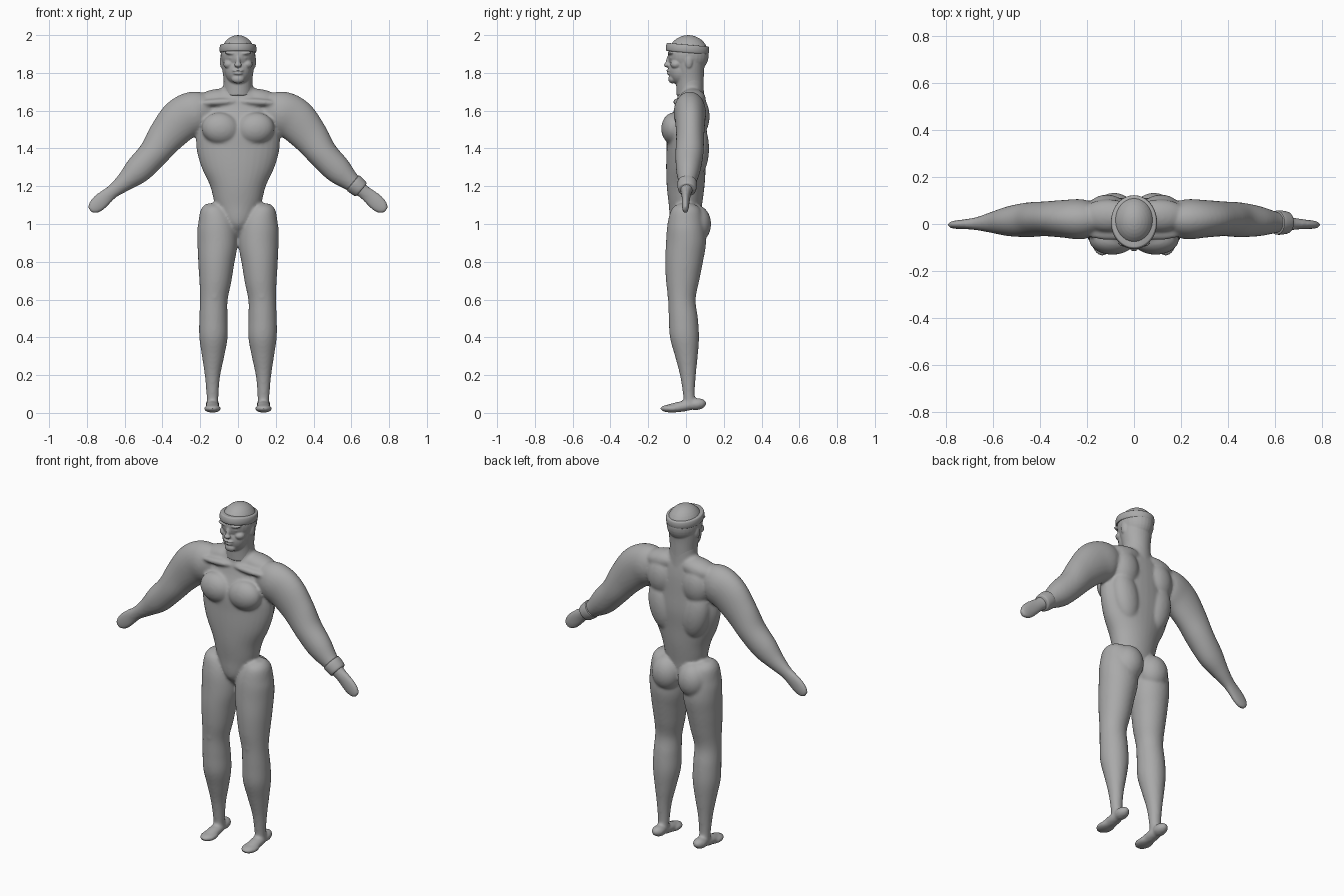
import bpy, bmesh, math
from mathutils import Vector, Matrix

cube = bpy.data.objects.get("Cube")
if cube:
    bpy.data.objects.remove(cube)

clay = bpy.data.materials.new("grey clay")
clay.use_nodes = True
GREY = (0.4, 0.4, 0.4, 1)
clay.diffuse_color = GREY
clay.node_tree.nodes["Principled BSDF"].inputs["Base Color"].default_value = GREY


def spline(rows, steps):
    """Catmull-Rom through rows of x, y, z, width radius, depth radius."""
    rows = [Vector(r) for r in rows]
    out = []
    for i in range(len(rows) - 1):
        a, b = rows[max(i - 1, 0)], rows[i]
        c, d = rows[i + 1], rows[min(i + 2, len(rows) - 1)]
        for k in range(steps):
            t = k / steps
            out.append(b + (c - a) * (t / 2)
                       + (a * 2 - b * 5 + c * 4 - d) * (t * t / 2)
                       + (b * 3 - a - c * 3 + d) * (t ** 3 / 2))
    return out + [rows[-1]]


def loft(bm, rows, side=1, steps=5, sides=32):
    """Elliptical tube whose spine runs in the xz plane."""
    rows = spline(rows, steps)
    rings = []
    for i, r in enumerate(rows):
        p, q = rows[max(i - 1, 0)], rows[min(i + 1, len(rows) - 1)]
        tangent = Vector((q[0] - p[0], 0, q[2] - p[2])).normalized()
        across = tangent.cross(Vector((0, 1, 0)))
        ring = []
        for k in range(sides):
            a = math.tau * k / sides
            co = Vector(r[:3]) + across * (r[3] * math.cos(a))
            co.y += r[4] * math.sin(a)
            co.x *= side
            ring.append(bm.verts.new(co))
        rings.append(ring)
    for lo, hi in zip(rings, rings[1:]):
        for k in range(sides):
            n = (k + 1) % sides
            bm.faces.new((lo[k], lo[n], hi[n], hi[k]))
    bm.faces.new(rings[0])
    bm.faces.new(rings[-1])


def blob(bm, centre, radii, side=1, tilt=0, axis='Y'):
    """Ellipsoid, optionally tilted and mirrored."""
    m = (Matrix.Scale(side, 4, (1, 0, 0)) @ Matrix.Translation(centre)
         @ Matrix.Rotation(math.radians(tilt), 4, axis)
         @ Matrix.Diagonal((*radii, 1)))
    bmesh.ops.create_uvsphere(bm, u_segments=28, v_segments=18, radius=1, matrix=m)


def finish(name, bm, voxel=0, smooth=0):
    bmesh.ops.recalc_face_normals(bm, faces=bm.faces)
    mesh = bpy.data.meshes.new(name)
    bm.to_mesh(mesh)
    bm.free()
    mesh.materials.append(clay)
    mesh.shade_smooth()
    ob = bpy.data.objects.new(name, mesh)
    bpy.context.collection.objects.link(ob)
    if voxel:
        fuse = ob.modifiers.new("fuse", 'REMESH')
        fuse.mode = 'VOXEL'
        fuse.voxel_size = voxel
        fuse.use_smooth_shade = True
        relax = ob.modifiers.new("relax", 'SMOOTH')
        relax.factor = 0.5
        relax.iterations = smooth
    return ob


# Torso, pelvis and neck root
body = bmesh.new()
loft(body, [(0, 0, .94, .02, .03), (0, -.005, 1, .07, .075), (0, -.003, 1.1, .12, .088),
            (0, -.002, 1.2, .147, .1), (0, 0, 1.3, .193, .105), (0, .005, 1.4, .22, .108),
            (0, .005, 1.5, .218, .105), (0, .02, 1.6, .19, .085),
            (0, .025, 1.67, .15, .07), (0, .03, 1.72, .09, .05)])
loft(body, [(0, .03, 1.6, .09, .07), (0, .025, 1.7, .08, .07), (0, .022, 1.78, .075, .07)])

LEG = [(.14, 0, 1.11, .03, .03), (.135, 0, 1.08, .068, .075), (.115, 0, 1, .1, .098),
       (.109, 0, .9, .106, .106), (.115, -.01, .8, .096, .1), (.12, -.018, .7, .085, .088),
       (.128, -.022, .6, .073, .073), (.13, -.014, .5, .075, .077),
       (.13, -.008, .4, .075, .077), (.132, .002, .3, .059, .06),
       (.135, .01, .2, .041, .042), (.135, .015, .1, .032, .031), (.135, .02, .03, .03, .03)]
ARM = [(.14, .02, 1.6, .08, .06), (.22, .02, 1.592, .112, .085), (.3, .022, 1.552, .115, .08),
       (.38, .022, 1.465, .098, .074), (.45, .018, 1.37, .08, .074),
       (.53, .012, 1.285, .073, .064), (.6, .007, 1.222, .05, .046),
       (.66, .002, 1.175, .037, .03), (.7, 0, 1.143, .041, .023),
       (.735, -.002, 1.112, .044, .02), (.765, -.003, 1.085, .036, .017),
       (.782, -.004, 1.07, .018, .012)]
for s in (1, -1):
    loft(body, LEG, s)
    loft(body, ARM, s)
    # Chest, collar, shoulder and back muscles
    blob(body, (.092, -.065, 1.505), (.1, .066, .085), s, -8)
    blob(body, (.1, -.038, 1.645), (.11, .03, .02), s, 3)
    blob(body, (.11, .035, 1.66), (.12, .07, .055), s, 8)
    blob(body, (.115, .06, 1.57), (.085, .065, .11), s)
    blob(body, (.11, .06, 1.4), (.08, .062, .15), s, 12)
    # Buttock, knee and foot
    blob(body, (.085, .055, 1), (.085, .078, .1), s)
    blob(body, (.125, -.06, .62), (.04, .038, .055), s)
    blob(body, (.135, .058, .046), (.036, .05, .031), s, 8, 'X')
    blob(body, (.135, -.02, .034), (.036, .1, .028), s, 8, 'X')
    blob(body, (.135, -.075, .023), (.045, .062, .022), s)
finish("body", body, .008, 7)

# Head: skull, jaw and neck
head = bmesh.new()
blob(head, (0, .012, 1.895), (.092, .108, .105))
loft(head, [(0, .022, 1.68, .076, .072), (0, .02, 1.76, .076, .074), (0, .015, 1.83, .085, .082),
            (0, .012, 1.9, .09, .1)])
blob(head, (0, -.025, 1.815), (.07, .068, .082))
blob(head, (0, -.072, 1.768), (.034, .022, .024))
# Nose and lips
blob(head, (0, -.092, 1.865), (.012, .014, .036), 1, -14, 'X')
blob(head, (0, -.1, 1.842), (.019, .017, .013))
blob(head, (0, -.09, 1.812), (.03, .014, .007))
blob(head, (0, -.088, 1.797), (.025, .014, .008))
for s in (1, -1):
    # Brow, eye, cheek and ear
    blob(head, (.036, -.077, 1.904), (.036, .02, .01), s, -8)
    blob(head, (.034, -.072, 1.88), (.017, .015, .009), s)
    blob(head, (.047, -.052, 1.845), (.03, .03, .024), s)
    blob(head, (.085, .015, 1.86), (.011, .02, .036), s)
finish("head", head, .0045, 4)

# Headband, sloping down towards the back
band = bmesh.new()
loft(band, [(0, 0, -.021, .088, .104), (0, 0, -.019, .095, .112), (0, 0, 0, .098, .115),
            (0, 0, .019, .094, .111), (0, 0, .021, .086, .102)], steps=3, sides=48)
headband = finish("headband", band)
headband.location = (0, .008, 1.928)
headband.rotation_euler.x = math.radians(-5)

# Left wristband, set square to the forearm
cuff = bmesh.new()
loft(cuff, [(0, 0, -.03, .036, .036), (0, 0, -.028, .046, .046), (0, 0, 0, .051, .051),
            (0, 0, .028, .051, .051), (0, 0, .03, .04, .04)], steps=3)
wristband = finish("left_wristband", cuff)
wristband.location = (.63, .006, 1.2)
wristband.rotation_euler.y = math.radians(-50)
for ob in (headband, wristband):
    bpy.context.view_layer.objects.active = ob
    ob.select_set(True)
bpy.ops.object.shade_smooth_by_angle(angle=math.radians(40))
